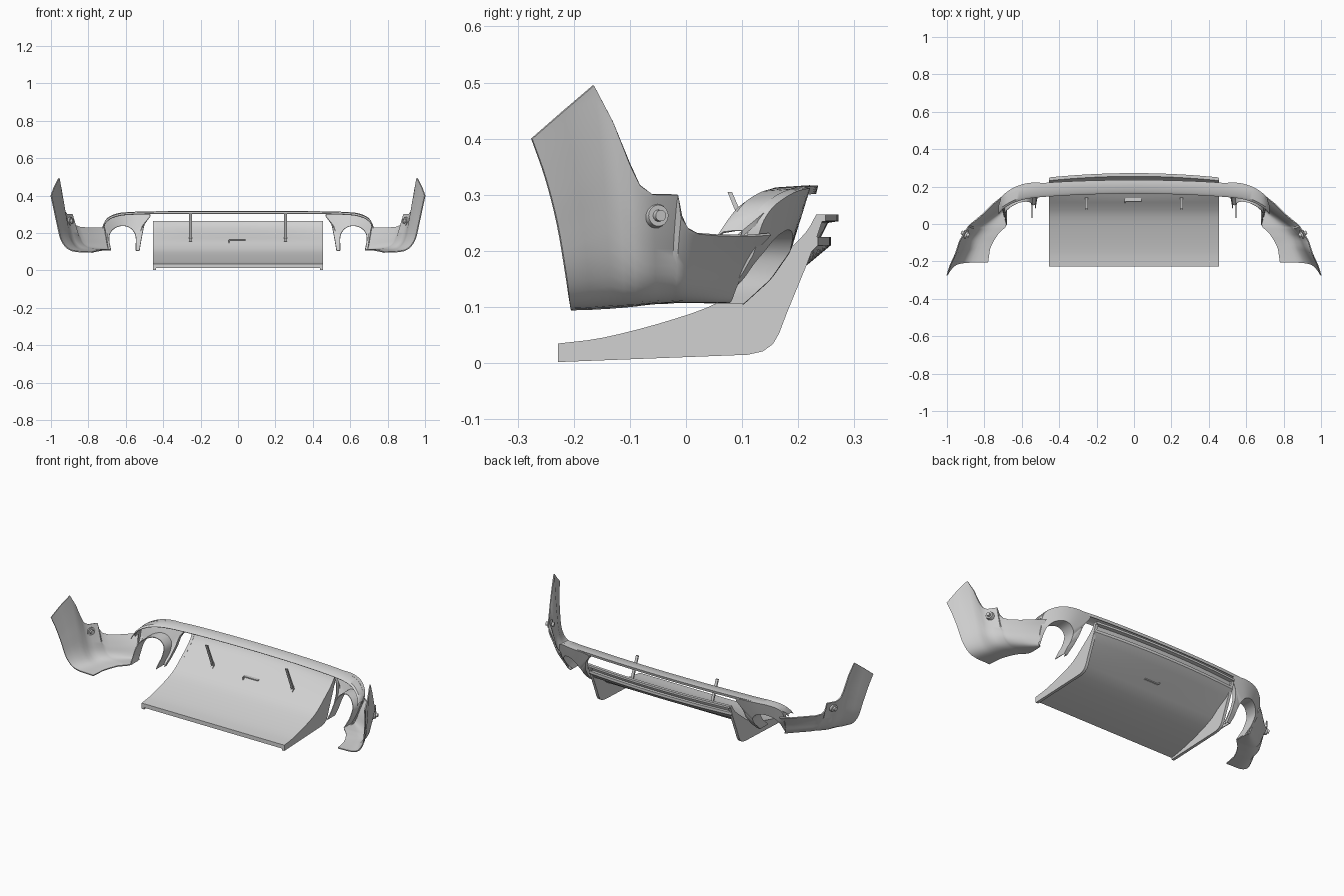
import bpy, bmesh
from mathutils import Vector, Matrix

cube = bpy.data.objects.get("Cube")
if cube:
    bpy.data.objects.remove(cube)

grey = bpy.data.materials.new("plain_grey")
grey.use_nodes = True
COLOUR = (0.64, 0.64, 0.64, 1)
grey.diffuse_color = COLOUR
bsdf = next(n for n in grey.node_tree.nodes if n.type == 'BSDF_PRINCIPLED')
bsdf.inputs["Base Color"].default_value = COLOUR


def finish(name, bm, mirror=False, thick=0, angle=0.6):
    """Turn a bmesh into a named, shaded object with modifiers applied."""
    bmesh.ops.recalc_face_normals(bm, faces=bm.faces)
    mesh = bpy.data.meshes.new(name)
    bm.to_mesh(mesh)
    bm.free()
    mesh.materials.append(grey)
    ob = bpy.data.objects.new(name, mesh)
    bpy.context.collection.objects.link(ob)
    if thick:
        mod = ob.modifiers.new("thickness", 'SOLIDIFY')
        mod.thickness = thick
        mod.offset = 0
    if mirror:
        ob.modifiers.new("mirror", 'MIRROR').use_mirror_merge = False
    bpy.ops.object.select_all(action='DESELECT')
    ob.select_set(True)
    bpy.context.view_layer.objects.active = ob
    bpy.ops.object.convert(target='MESH')
    bpy.ops.object.shade_smooth_by_angle(angle=angle)
    return ob


def loft(rows, closed=False):
    """Skin rows of points; closed rows become a capped solid."""
    bm = bmesh.new()
    grid = [[bm.verts.new(p) for p in row] for row in rows]
    count = len(grid[0])
    for a, b in zip(grid, grid[1:]):
        for i in range(count if closed else count - 1):
            j = (i + 1) % count
            bm.faces.new((a[i], a[j], b[j], b[i]))
    if closed:
        bm.faces.new(grid[0])
        bm.faces.new(grid[-1])
    return bm


def spline(points, n=4):
    """Smooth curve through all the points."""
    p = [Vector(q) for q in points]
    p = [p[0] * 2 - p[1]] + p + [p[-1] * 2 - p[-2]]
    out = []
    for a, b, c, d in zip(p, p[1:], p[2:], p[3:]):
        for k in range(n):
            t = k / n
            out.append(b + (c - a) * (t / 2) + (a * 2 - b * 5 + c * 4 - d) * (t * t / 2)
                       + (b * 3 - a - c * 3 + d) * (t ** 3 / 2))
    return out + [p[-2]]


def lerp_table(table, v):
    for (a, ya), (b, yb) in zip(table, table[1:]):
        if v <= b:
            break
    return ya + (yb - ya) * (v - a) / (b - a)


# Side panels: each section runs from the top edge down and under to the inner edge
stations = [
    ((1, -.275, .4), (.78, -.205, .097)),
    ((.982, -.22, .448), (.775, -.17, .098)),
    ((.957, -.165, .495), (.77, -.135, .1)),
    ((.945, -.13, .43), (.76, -.11, .102)),
    ((.936, -.1, .355), (.75, -.09, .104)),
    ((.928, -.082, .317), (.74, -.075, .106)),
    ((.915, -.06, .301), (.727, -.055, .108)),
    ((.887, -.015, .3), (.7, -.028, .109)),
    ((.882, -.008, .262), (.69, -.02, .11)),
    ((.868, .004, .24), (.684, -.01, .11)),
    ((.845, .022, .231), (.68, .005, .11)),
    ((.8, .06, .228), (.68, .03, .11)),
    ((.75, .11, .227), (.68, .055, .11)),
    ((.7, .15, .23), (.682, .078, .11)),
]
SECTION = [(0, 0, 0), (.07, .35, .23), (.15, .65, .5), (.26, .87, .8), (.5, .97, .97), (1, 1, 1)]
rows = []
for top, inner in stations:
    section = [[a + (b - a) * f for a, b, f in zip(top, inner, fr)] for fr in SECTION]
    rows.append(spline(section))
finish("side_panel", loft(rows), mirror=True, thick=.006)

# Parking sensors on the side panels
bm = bmesh.new()
outward = Vector((1, .4, 0)).to_track_quat('Z', 'Y').to_matrix().to_4x4()
for r1, r2, depth in ((.024, .019, .022), (.012, .01, .045)):
    bmesh.ops.create_cone(bm, cap_ends=True, segments=20, radius1=r1, radius2=r2, depth=depth,
                          matrix=Matrix.Translation((.903, -.053, .263)) @ outward)
finish("sensor", bm, mirror=True)

# Exhaust surrounds: rear face around an open-bottomed hole, with tunnel walls
REAR = [(.1, .095), (.15, .15), (.2, .185), (.25, .2), (.32, .223)]


def rear(x, z, back=0):
    return Vector((x, lerp_table(REAR, z) - 1.95 * max(0, x - .53) ** 2 - back, z))


hole = [(.68, .11), (.689, .155), (.686, .195), (.665, .222), (.64, .235), (.612, .239),
        (.577, .228), (.552, .2), (.544, .165), (.546, .13), (.545, .106)]
rim = [(.692, .11), (.702, .16), (.712, .225), (.708, .262), (.685, .287), (.63, .306),
       (.53, .31), (.47, .296), (.499, .25), (.515, .18), (.528, .106)]
hole = [(p.x, p.y) for p in spline(hole)]
rim = [(p.x, p.y) for p in spline(rim)]
rows = [[rear(*p, .07) for p in hole], [rear(*p, .03) for p in hole],
        [rear(*p) for p in hole],
        [rear((a + c) / 2, (b + d) / 2) for (a, b), (c, d) in zip(hole, rim)],
        [rear(*p) for p in rim], [rear(*p, .02) for p in rim]]
finish("exhaust_surround", loft(rows), mirror=True, thick=.004)

# Upper bar: x, rear edge y, front edge y, height
half = [(0, .234, .163, .315), (.25, .23, .159, .315), (.455, .22, .148, .314),
        (.56, .208, .138, .311), (.63, .188, .12, .305), (.68, .162, .095, .289),
        (.708, .135, .075, .265), (.722, .1, .055, .236)]
bar = [(-x, a, b, z) for x, a, b, z in half[:0:-1]] + half
bar = [Vector(p) for p in bar]
fine = []
for head, tail in zip(spline([p.xyz for p in bar]), spline([(p.x, p.w, 0) for p in bar])):
    x, back, front, z = head.x, head.y, head.z, tail.y
    fine.append([(x, front, z - .012), (x, front + .012, z - .003),
                 (x, back - .012, z), (x, back, z), (x, back - .004, z - .013)])
finish("upper_bar", loft(fine), thick=.004)

# Diffuser sheet: one section swept across, bowed outward at the rear
upper = [(-.228, .035), (-.15, .045), (-.05, .07), (.04, .1), (.09, .129),
         (.13, .16), (.18, .2), (.215, .235), (.232, .265)]
lips = [(.249, .265), (.249, .253), (.23, .25), (.22, .225), (.235, .225), (.235, .21), (.2, .175)]
under = [(.13, .135), (.09, .104), (.03, .077), (-.05, .05), (-.15, .025), (-.228, .012)]
top = [(p.x, p.y) for p in spline([(*p, 0) for p in upper], 3)]
WIDTH = .455
rows = []
for i in range(25):
    u = i / 12 - 1
    bow = .023 * (1 - u * u)
    rows.append([(u * (WIDTH - .002), y + bow * min(1, max(0, (y - .13) / .1)), z)
                 for y, z in top + lips + under])
finish("diffuser", loft(rows, closed=True))

# Diffuser end plates hanging below the sheet
lower = [(.246, .263), (.23, .215), (.215, .175), (.18, .09), (.166, .053), (.155, .034),
         (.137, .021), (.11, .015), (-.228, .002)]
plate = [[(x, y, z) for y, z in top + lower] for x in (WIDTH - .016, WIDTH)]
finish("diffuser_end_plate", loft(plate, closed=True), mirror=True)

# Leaning support brackets with small feet
strip = [(.074, .305), (.082, .305), (.142, .165), (.142, .15), (.118, .158), (.13, .168)]
bracket = [[(x, y, z) for y, z in strip] for x in (.247, .262)]
finish("support_bracket", loft(bracket, closed=True), mirror=True)

# Small open tray in the middle of the sheet
bm = bmesh.new()
for size, place in (((.09, .03, .005), (-.004, .122, .134)),
                    ((.09, .03, .005), (-.004, .135, .163)),
                    ((.005, .03, .03), (-.047, .128, .148))):
    bmesh.ops.create_cube(bm, size=1, matrix=Matrix.Translation(place) @ Matrix.Diagonal((*size, 1)))
finish("centre_tray", bm)
